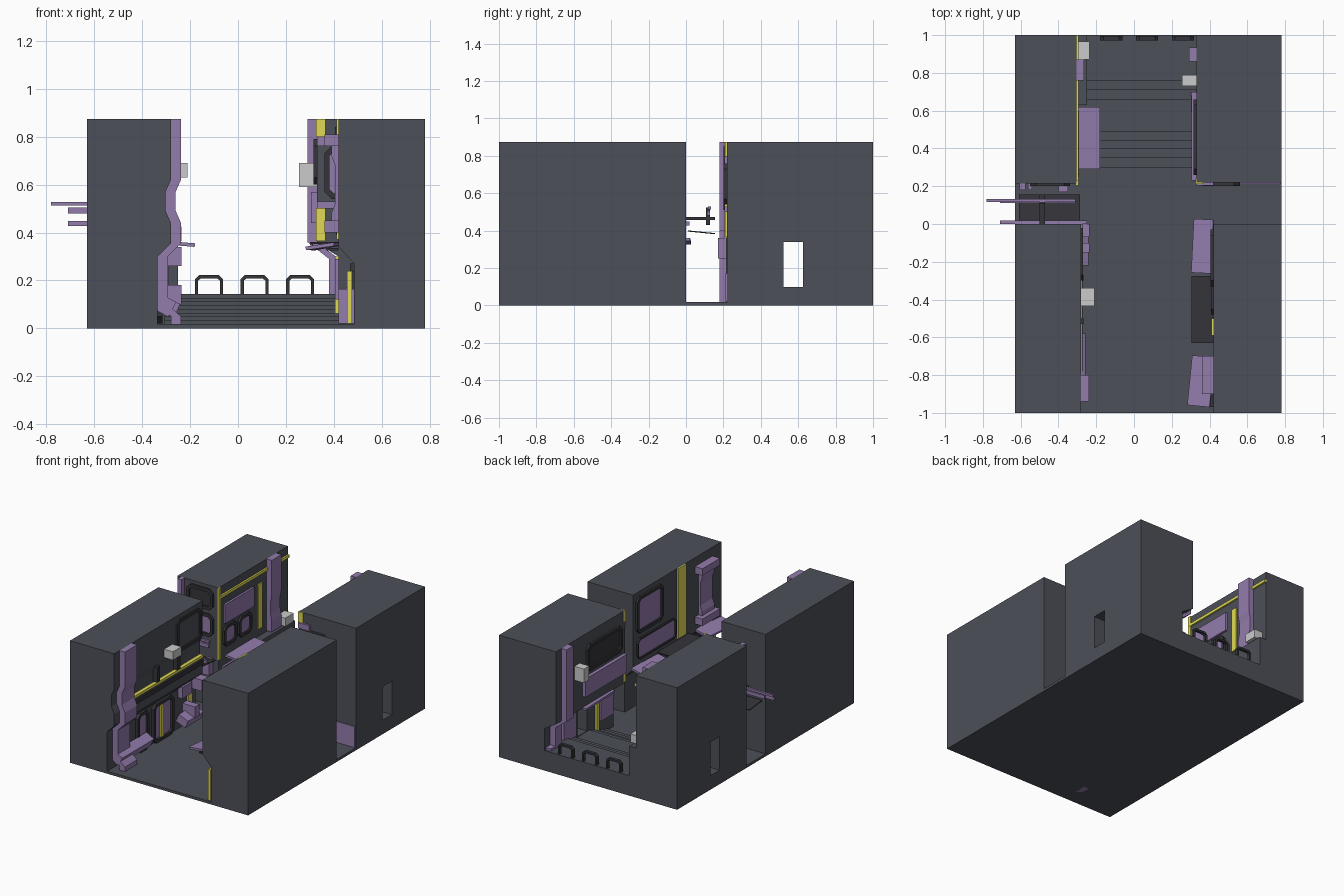
import bpy, bmesh
from mathutils import Matrix, Vector

if "Cube" in bpy.data.objects:
    bpy.data.objects.remove(bpy.data.objects["Cube"])


def mat(name, c):
    m = bpy.data.materials.new(name)
    m.diffuse_color = (*c, 1)
    m.use_nodes = True
    m.node_tree.nodes["Principled BSDF"].inputs["Base Color"].default_value = m.diffuse_color
    return m


DARK = mat("dark_wall", (0.075, 0.08, 0.098))
BLACK = mat("black_trim", (0.035, 0.035, 0.042))
PURPLE = mat("purple_panel", (0.29, 0.20, 0.41))
YELLOW = mat("yellow_light", (0.75, 0.70, 0.09))
PLACE = {'x': lambda u, v, d: (d, u, v), 'y': lambda u, v, d: (u, d, v)}


def finish(name, bm, m):
    bmesh.ops.recalc_face_normals(bm, faces=bm.faces)
    me = bpy.data.meshes.new(name)
    bm.to_mesh(me)
    bm.free()
    ob = bpy.data.objects.new(name, me)
    bpy.context.collection.objects.link(ob)
    if m:
        me.materials.append(m)
    return ob


def box(name, x0, x1, y0, y1, z0, z1, m=DARK, tilt=0, axis='Y', twist=0):
    bm = bmesh.new()
    c = Vector(((x0 + x1) / 2, (y0 + y1) / 2, (z0 + z1) / 2))
    M = (Matrix.Translation(c) @ Matrix.Rotation(twist, 4, 'Z') @ Matrix.Rotation(tilt, 4, axis)
         @ Matrix.Diagonal((x1 - x0, y1 - y0, z1 - z0, 1)))
    bmesh.ops.create_cube(bm, size=1, matrix=M)
    return finish(name, bm, m)


def prism(name, pts, d0, d1, m=DARK, axis='y'):
    """Extrude a side profile along an axis."""
    bm = bmesh.new()
    a, b = [[bm.verts.new(PLACE[axis](u, v, d)) for u, v in pts] for d in (d0, d1)]
    bm.faces.new(a)
    bm.faces.new(b)
    for i in range(len(pts)):
        j = (i + 1) % len(pts)
        bm.faces.new((a[i], a[j], b[j], b[i]))
    return finish(name, bm, m)


def octagon(u0, u1, v0, v1, c):
    return [(u0 + c, v0), (u1 - c, v0), (u1, v0 + c), (u1, v1 - c),
            (u1 - c, v1), (u0 + c, v1), (u0, v1 - c), (u0, v0 + c)]


def frame(name, u0, u1, v0, v1, d0, d1, axis='x', t=0.022, fill=PURPLE):
    """Chamfered window or door frame with an inset panel; d0 is the wall side."""
    bm = bmesh.new()
    rings = [octagon(u0, u1, v0, v1, 0.03), octagon(u0 + t, u1 - t, v0 + t, v1 - t, 0.018)]
    o0, i0, o1, i1 = [[bm.verts.new(PLACE[axis](u, v, d)) for u, v in r]
                      for d in (d0, d1) for r in rings]
    for i in range(8):
        j = (i + 1) % 8
        for p, q in ((o0, o1), (o1, i1), (i1, i0), (i0, o0)):
            bm.faces.new((p[i], p[j], q[j], q[i]))
    finish(name, bm, BLACK)
    if fill:
        prism(name + "_panel", rings[1], d0, d0 + (d1 - d0) * 0.3, fill, axis)


def rib(name, path, w, y0, y1):
    """Bent duct band following a wall profile."""
    prism(name, path + [(x + w, z) for x, z in reversed(path)], y0, y1, PURPLE)


# Ground and four building blocks
box("ground_slab", -.63, .78, -1, 1, 0, .018)
H = .873
left_path = [(-.28, H), (-.28, .62), (-.302, .57), (-.302, .49), (-.28, .44),
             (-.28, .355), (-.335, .30), (-.335, .10), (-.28, .05), (-.28, .0)]
lower_left = [(-.28, H), (-.28, .62), (-.302, .57), (-.302, .49), (-.28, .44),
              (-.28, .355), (-.335, .30), (-.335, .0)]
prism("left_front_block", lower_left + [(-.63, 0), (-.63, H)], -1, 0)
prism("right_front_block", [(.42, H), (.42, .34), (.485, .27), (.485, 0), (.78, 0), (.78, H)], -1, 0)
left_back = prism("left_back_block", [(-.305, H), (-.305, 0), (-.63, 0), (-.63, H)], .215, 1)
right_back = prism("right_back_block", [(.33, H), (.33, .355), (.42, .30), (.42, 0), (.78, 0), (.78, H)], .22, 1)

# Through passage in both back blocks
cutter = box("passage_cutter", -1, 1, .52, .625, .10, .34)
cutter.hide_render = True
cutter.hide_viewport = True
for ob in (left_back, right_back):
    mod = ob.modifiers.new("passage", 'BOOLEAN')
    mod.operation, mod.object, mod.solver = 'DIFFERENCE', cutter, 'EXACT'

# Stairs with railing hoops
steps = [.30, .35, .40, .44, .49, .66, .71, .76]
stair = [(1, .0), (.30, .0)]
for i, y in enumerate(steps):
    stair += [(y, .018 + .0156 * i), (y, .018 + .0156 * (i + 1))]
prism("stairs", stair[0:2] + stair[3:] + [(1, .143)], -.31, .425, DARK, 'x')
box("left_ledge", -.31, -.25, .63, 1, 0, .355)
for x in (-.18, .01, .20):
    o = [(x, .14), (x, .205), (x + .018, .222), (x + .10, .222), (x + .118, .205), (x + .118, .14)]
    n = [(x + .014, .14), (x + .014, .199), (x + .024, .208), (x + .094, .208), (x + .104, .199), (x + .104, .14)]
    prism("railing_hoop", o + n[::-1], .972, .995, BLACK)

# Bent wall ducts
rib("left_front_duct", left_path, .042, -.94, -.80)
rib("left_back_duct", [(-.305, H), (-.305, .62), (-.315, .57), (-.315, .49), (-.305, .44), (-.305, .36)], .04, .76, .87)
rib("right_back_duct", [(.33, H), (.33, .36), (.42, .29), (.42, .14)], -.04, .86, .935)
rib("right_front_duct", [(.42, .80), (.42, .72), (.435, .68), (.435, .52), (.42, .48), (.42, .40)], -.03, -.88, -.74)
for z in (.40, .76):
    box("right_front_duct_cap", .36, .42, -.90, -.70, z, z + .05, PURPLE)
box("right_back_duct_foot", .38, .455, .93, .985, .02, .16, PURPLE)
box("left_front_base_pipe", -.34, -.27, -.94, -.58, .06, .13, PURPLE, .5)
for y0, y1, z in ((-.07, 0, .26), (-.15, -.10, .10)):
    box("left_corner_vent", -.34, -.235, y0, y1, z, z + .08, PURPLE)
box("left_corner_chute", -.33, -.25, -.22, -.04, .06, .12, PURPLE, .4)

# Air conditioner boxes
for x0, x1, y0, y1, z0, z1 in ((-.285, -.21, -.435, -.34, .63, .69), (-.31, -.235, .87, .965, .365, .425),
                               (.255, .335, .73, .79, .59, .69)):
    box("air_conditioner", x0, x1, y0, y1, z0, z1, None)

# Left front wall fittings
box("left_front_light_rail", -.31, -.275, -.80, 0, .465, .485, YELLOW)
box("left_front_cornice", -.305, -.273, -.78, 0, .42, .455, BLACK)
frame("left_front_window", -.30, -.02, .61, .84, -.285, -.27)
for y0, y1, f in ((-.68, -.55, PURPLE), (-.50, -.27, PURPLE)):
    frame("left_front_door", y0, y1, .02, .30, -.336, -.315, fill=f)
box("left_front_door_light", -.336, -.318, -.41, -.385, .04, .27, YELLOW)
box("left_front_sign", -.336, -.30, -.20, -.09, .24, .32, PURPLE)
box("left_front_lamp", -.336, -.32, -.10, -.06, .16, .23, YELLOW)
for y in (-.30, -.53):
    box("left_front_bracket", -.30, -.268, y, y + .03, .49, .60, BLACK)

# Left back wall fittings
box("left_back_light_rail", -.31, -.293, .215, 1, .795, .815, YELLOW)
box("left_back_corner_light", -.31, -.295, .205, .23, .36, H, YELLOW)
box("left_back_upper_sign", -.31, -.29, .27, .60, .60, .735, PURPLE)
for y in (.26, .43):
    frame("left_back_window", y, y + .15, .43, .58, -.306, -.29)
box("left_back_display", -.31, -.295, .655, .70, .41, .73, YELLOW)
box("left_back_lower_sign", -.31, -.29, .25, .50, .16, .30, PURPLE)
box("left_back_awning", -.305, -.18, .29, .62, .345, .36, PURPLE, .08)
# Side alley face of the left back block
frame("alley_window", -.55, -.34, .70, .85, .216, .20, 'y', fill=BLACK)
frame("alley_lower_window", -.52, -.34, .51, .67, .216, .20, 'y')
box("alley_pipe", -.605, -.575, .18, .217, .01, H, PURPLE)
box("alley_pipe_short", -.56, -.54, .18, .217, .01, .40, PURPLE)
box("alley_meter_box", -.40, -.35, .17, .217, .25, .36, PURPLE)

# Beams and canopy over the left alley
box("alley_canopy", -.61, -.285, .01, .155, .388, .394, BLACK, -.1, 'X')
box("long_beam", -.78, -.31, .117, .133, .513, .528, PURPLE)
box("middle_beam", -.71, -.31, .112, .128, .48, .505, PURPLE)
box("low_beam", -.71, -.25, .0, .018, .427, .448, PURPLE)
box("cross_beam", -.50, -.47, 0, .155, .456, .472, BLACK)
box("beam_hanger", -.50, -.47, .108, .128, .43, .525, BLACK)

# Right front wall fittings
frame("right_front_window", -.33, -.03, .58, .84, .421, .405)
frame("right_front_screen", -.48, -.04, .39, .54, .421, .408, t=.012)
box("right_front_display", .411, .43, -.59, -.50, .37, H, YELLOW)
box("right_front_canopy", .305, .43, -.63, -.275, .352, .36, BLACK)
box("right_front_awning", .31, .415, -.26, .025, .335, .35, PURPLE, -.2, twist=-.05)
box("right_front_awning", .295, .415, -.965, -.70, .335, .35, PURPLE, -.15, twist=-.1)
box("right_awning_bracket", .37, .42, -.97, -.70, .325, .335, BLACK)
box("right_door_light", .455, .475, -.99, -.95, .02, .24, YELLOW)
box("right_utility_box", .42, .485, -.90, -.78, .02, .165, PURPLE)
for y in (-.70, -.40):
    frame("right_front_door", y, y + .23, .02, .27, .486, .468)

# Right back wall fittings
box("right_back_long_sign", .305, .335, .23, .70, .44, .57, PURPLE)
frame("right_back_window", .26, .66, .60, .79, .331, .315, fill=BLACK)
box("right_back_awning", .305, .335, .36, .70, .345, .36, PURPLE, twist=.03)
for z0, z1 in ((.80, H), (.365, .50)):
    box("right_back_corner_light", .325, .365, .212, .24, z0, z1, YELLOW)
box("right_back_lower_light", .405, .425, .40, .43, .06, .30, YELLOW)
for y in (.24, .66):
    box("right_back_lower_panel", .405, .425, y, y + .14, .12, .29, PURPLE)
# Side alley face of the right back block
frame("right_alley_window", .36, .56, .54, .76, .221, .20, 'y')
box("right_alley_frame", .33, .42, .205, .221, .50, .53, PURPLE)
box("right_alley_header", .33, .42, .205, .221, .76, .80, PURPLE)
box("right_alley_base_panel", .45, .775, .212, .225, .02, .17, PURPLE)
